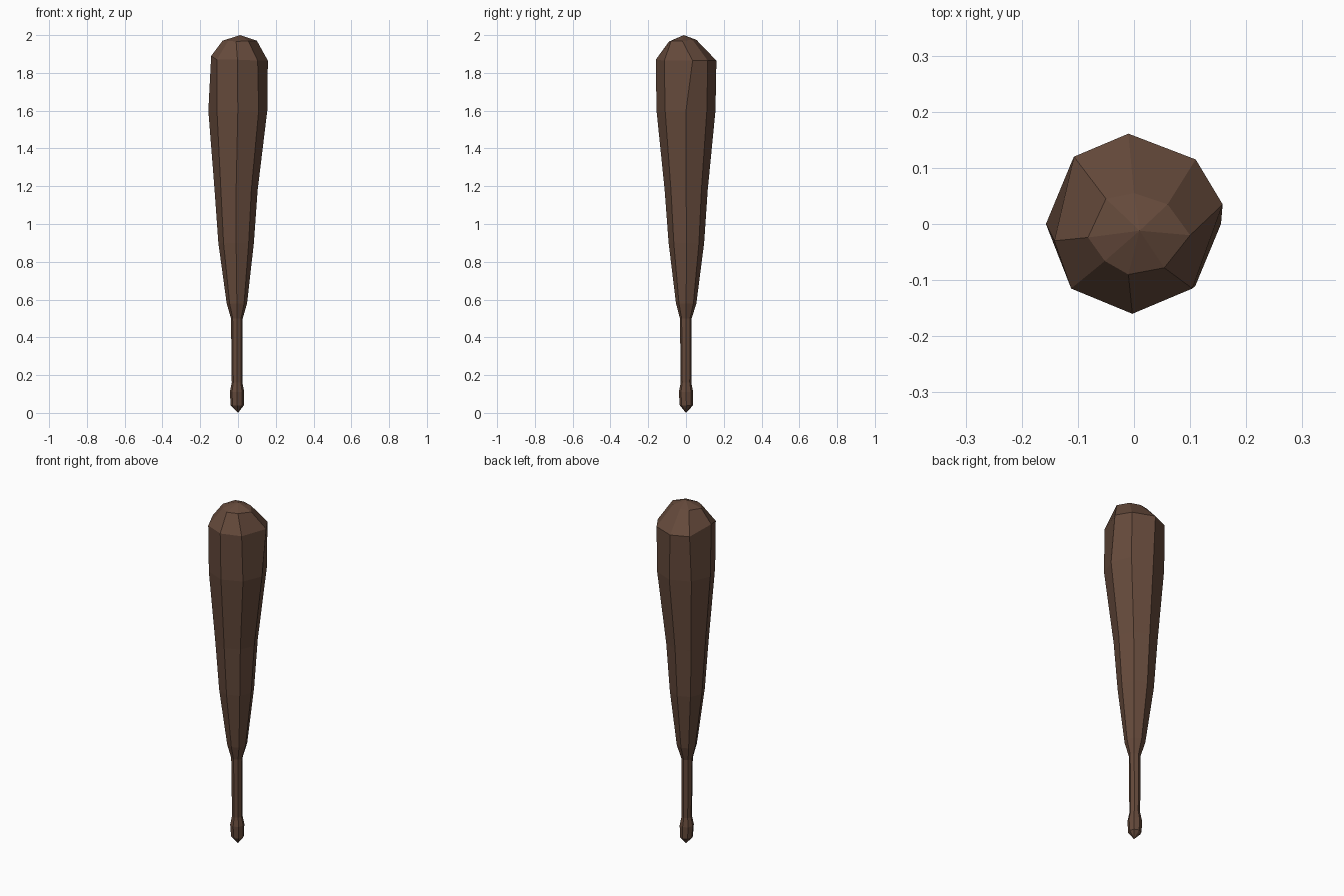
import bpy, bmesh, math

SIDES = 8

# Shaft rings: height, centre x, centre y, radius
SHAFT = [
    (0.04, -0.004, 0.002, 0.035),
    (0.11, -0.005, 0.000, 0.038),
    (0.16, -0.005, 0.000, 0.028),
    (0.50, -0.006, -0.001, 0.031),
    (0.58, -0.006, 0.001, 0.054),
    (0.90, -0.010, 0.002, 0.094),
    (1.18, -0.010, 0.001, 0.114),
    (1.60, -0.001, 0.000, 0.156),
]
# Uneven rings of the rounded head, counter-clockwise from +x
SHOULDER = [(0.158, 0.035, 1.865), (0.11, 0.115, 1.865), (-0.01, 0.161, 1.865),
            (-0.107, 0.12, 1.865), (-0.142, -0.03, 1.89), (-0.112, -0.115, 1.87),
            (-0.003, -0.16, 1.87), (0.104, -0.115, 1.865)]
CROWN = [(0.10, -0.02, 1.97), (0.06, 0.035, 1.975), (0.0, 0.055, 1.975),
         (-0.05, 0.045, 1.975), (-0.082, -0.024, 1.97), (-0.052, -0.066, 1.97),
         (-0.01, -0.09, 1.966), (0.054, -0.078, 1.97)]


def circle(z, cx, cy, r):
    return [(cx + r * math.cos(math.tau * i / SIDES),
             cy + r * math.sin(math.tau * i / SIDES), z) for i in range(SIDES)]


# Club: loft through all rings, closed with a point at each end
bm = bmesh.new()
rings = [[bm.verts.new(p) for p in ring]
         for ring in [circle(*s) for s in SHAFT] + [SHOULDER, CROWN]]
foot = bm.verts.new((0, 0, 0))
tip = bm.verts.new((0.01, -0.012, 2.0))
for i in range(SIDES):
    j = (i + 1) % SIDES
    bm.faces.new((foot, rings[0][j], rings[0][i]))
    for a, b in zip(rings, rings[1:]):
        bm.faces.new((a[i], a[j], b[j], b[i]))
    bm.faces.new((rings[-1][i], rings[-1][j], tip))
bmesh.ops.recalc_face_normals(bm, faces=bm.faces)
mesh = bpy.data.meshes.new("wooden_club")
bm.to_mesh(mesh)
bm.free()

# Dark wood
wood = bpy.data.materials.new("dark_wood")
wood.diffuse_color = (0.13, 0.068, 0.044, 1)
mesh.materials.append(wood)
club = bpy.data.objects.new("wooden_club", mesh)
bpy.context.collection.objects.link(club)
